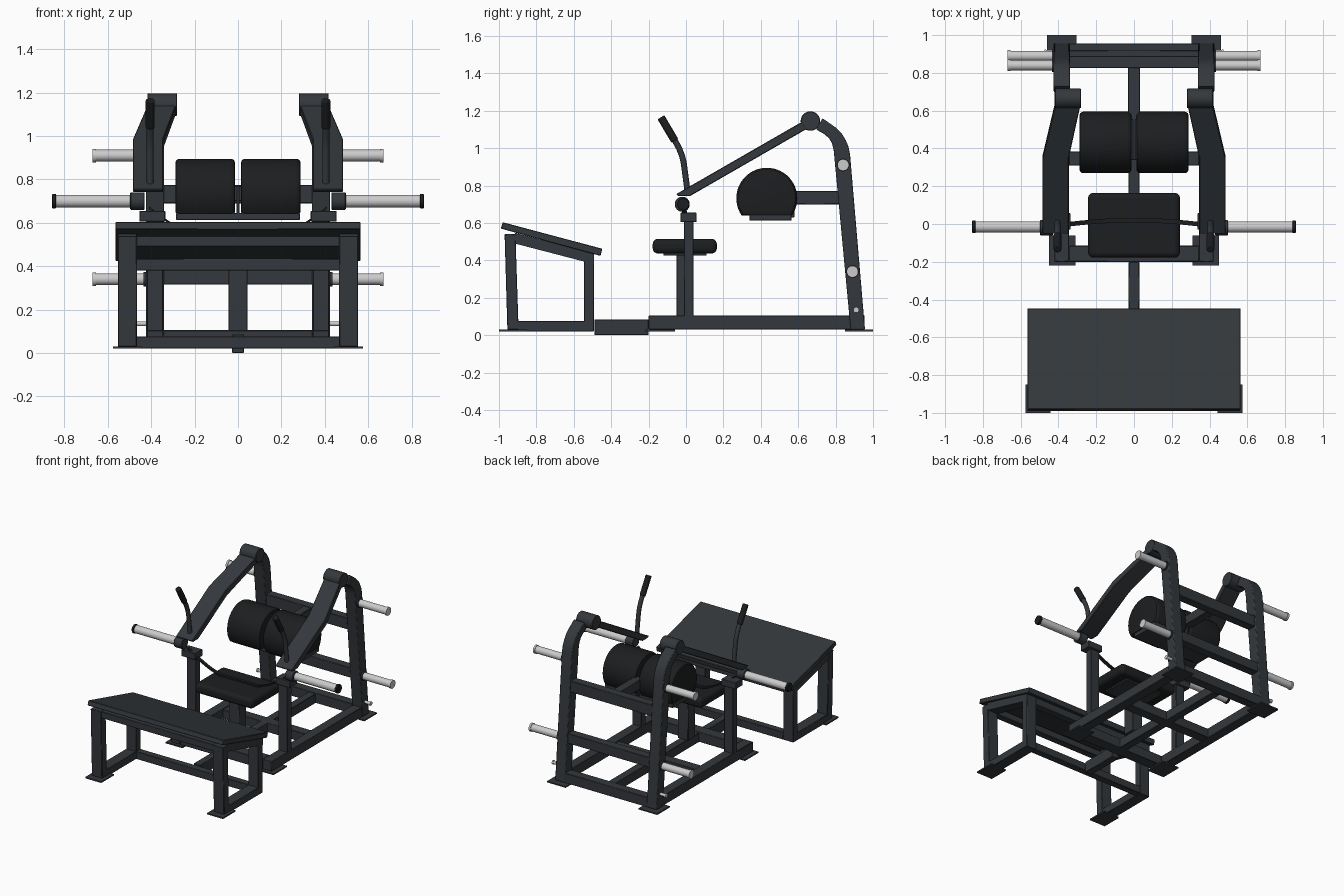
import bpy, bmesh, math
from mathutils import Vector, Matrix

if "Cube" in bpy.data.objects:
    bpy.data.objects.remove(bpy.data.objects["Cube"])


def material(name, c):
    m = bpy.data.materials.new(name)
    m.diffuse_color = (*c, 1)
    m.use_nodes = True
    m.node_tree.nodes["Principled BSDF"].inputs["Base Color"].default_value = m.diffuse_color
    return m


FRAME = material("frame_paint", (0.034, 0.039, 0.045))
PAD = material("pad_black", (0.012, 0.013, 0.014))
STEEL = material("peg_steel", (0.6, 0.6, 0.62))


def finish(name, bm, mat, mirror=False, bevel=0.0, segments=1):
    bmesh.ops.recalc_face_normals(bm, faces=bm.faces)
    me = bpy.data.meshes.new(name)
    bm.to_mesh(me)
    bm.free()
    me.materials.append(mat)
    me.shade_smooth()
    me.set_sharp_from_angle(angle=math.radians(32))
    ob = bpy.data.objects.new(name, me)
    bpy.context.collection.objects.link(ob)
    if bevel:
        b = ob.modifiers.new("edge", 'BEVEL')
        b.width, b.segments = bevel, segments
        b.limit_method, b.angle_limit = 'ANGLE', math.radians(35)
    if mirror:
        ob.modifiers.new("mirror", 'MIRROR')
    return ob


def loft(name, rings, mat=FRAME, **kw):
    """Skin equal-length rings of points and cap both ends."""
    bm = bmesh.new()
    vs = [[bm.verts.new(p) for p in r] for r in rings]
    n = len(vs[0])
    for a, b in zip(vs, vs[1:]):
        for i in range(n):
            bm.faces.new((a[i], a[(i + 1) % n], b[(i + 1) % n], b[i]))
    bm.faces.new(vs[0])
    bm.faces.new(vs[-1])
    return finish(name, bm, mat, **kw)


def prism(name, yz, x0, x1, mat=FRAME, **kw):
    return loft(name, [[(x, y, z) for y, z in yz] for x in (x0, x1)], mat, **kw)


def box(name, x0, x1, y0, y1, z0, z1, mat=FRAME, **kw):
    kw.setdefault("bevel", 0.003)
    return prism(name, [(y0, z0), (y1, z0), (y1, z1), (y0, z1)], x0, x1, mat, **kw)


def rod(name, pts, r, mat=FRAME, n=24, **kw):
    """Round bar through a path of points."""
    pts = [Vector(p) for p in pts]
    rings = []
    for i, p in enumerate(pts):
        d = (pts[min(i + 1, len(pts) - 1)] - pts[max(i - 1, 0)]).normalized()
        u = d.orthogonal() if abs(d.x) > 0.9 else d.cross(Vector((1, 0, 0)))
        u.normalize()
        w = d.cross(u)
        rings.append([p + r * (math.cos(t) * u + math.sin(t) * w)
                      for t in (2 * math.pi * k / n for k in range(n))])
    return loft(name, rings, mat, **kw)


def pin(name, y, z, x0, x1, r, mat=STEEL, **kw):
    return rod(name, [(x0, y, z), (x1, y, z)], r, mat, 32, mirror=True, **kw)


M = dict(mirror=True)

# Base frame on the floor
box("base_side_rail", .345, .42, -.2, .89, .03, .105, **M)
box("base_front_crossbar", -.345, .345, -.2, -.115, .03, .105)
box("base_middle_crossbar", -.345, .345, .31, .385, .03, .1)
box("base_rear_crossbar", -.345, .345, .885, .955, .03, .105)
box("base_spine", -.03, .03, -.2, .885, .03, .1)
box("bench_connector", -.028, .028, -.49, -.2, .0, .085)
box("front_foot_plate", .31, .45, -.22, -.06, .02, .03, bevel=0, **M)
box("rear_foot_plate", .305, .46, .85, 1.0, .02, .03, bevel=0, **M)

# Rear uprights with curved tops
prism("rear_upright", [(.88, .03), (.957, .03), (.877, .968), (.868, 1.01), (.853, 1.045),
                       (.833, 1.078), (.805, 1.107), (.73, 1.16), (.695, 1.10), (.74, 1.075),
                       (.765, 1.052), (.781, 1.025), (.79, .985)], .34, .425, bevel=.006, segments=2, **M)
pin("arm_pivot", .665, 1.145, .28, .418, .052, FRAME, bevel=.003)
box("upper_crossbar", -.345, .345, .825, .89, .69, .775)
box("lower_crossbar", -.345, .345, .855, .92, .315, .39)

# Storage pegs with end lips
for label, y, z in (("upper", .84, .91), ("lower", .89, .34)):
    pin(label + "_storage_peg", y, z, .42, .665, .027)
    pin(label + "_storage_peg_lip", y, z, .655, .67, .031)
    pin(label + "_storage_peg_collar", y, z, .42, .435, .034, FRAME)
pin("band_peg", .91, .135, .42, .47, .011)
pin("band_peg_lip", .91, .135, .465, .475, .015)

# Swinging arms, bent outward in plan
top = lambda y: .754 + .575 * (y + .053)
rings = []
for y, yb, x0, x1 in ((-.053, -.04, .345, .485), (.02, .02, .345, .485),
                      (.35, .36, .345, .485), (.62, .645, .285, .418)):
    zt, zb = top(y), max(.743, top(yb) - .053)
    rings.append([(x0, y, zt), (x1, y, zt), (x1, yb, zb), (x0, yb, zb)])
loft("press_arm", rings, bevel=.004, **M)

# Loading pegs on the arm ends
pin("load_peg_hub", -.02, .70, .43, .497, .04, FRAME, bevel=.003)
pin("load_peg", -.015, .70, .49, .845, .029)
pin("load_peg_cap", -.015, .70, .838, .857, .033, PAD, bevel=.003)

# Handles and grips
rod("handle", [(.405, .008, .77), (.405, -.012, .92), (.405, -.02, .955),
               (.405, -.037, 1.0), (.405, -.07, 1.06)], .016, **M)
rod("handle_grip", [(.405, -.06, 1.04), (.405, -.134, 1.165)], .021, PAD, bevel=.004, segments=2, **M)

# Arm rest posts beside the seat
box("rest_post", .345, .42, -.012, .04, .1, .61, **M)
box("rest_post_cap", .335, .455, -.03, .057, .605, .655, **M)

# Hip belt hanging between the posts
belt = []
for i in range(25):
    x = -.41 + .82 * i / 24
    t = abs(x) / .41
    z = .525 + .145 * max(0, (t - .35) / .65) ** 1.5
    y = .02 - .03 * t * t
    belt.append([(x, y - .012, z - .006), (x, y + .012, z - .006),
                 (x, y + .012, z + .006), (x, y - .012, z + .006)])
loft("hip_belt", belt, PAD)

# Seat
box("seat_post", -.044, .044, -.05, .038, .1, .43)
box("seat_plate", -.16, .16, -.12, .11, .425, .445)
seat = box("seat_pad", -.243, .243, -.178, .165, .437, .515, PAD, bevel=.028, segments=5)

# Twin rounded knee pads with a flat base
cy, cz, r = .432, .732, .163
arc = [(cy + r * math.cos(a), cz + r * math.sin(a))
       for a in (math.radians(-34 + 248 * k / 36) for k in range(37))]


def inset(s):
    return [(cy + (y - cy) * s, cz + (z - cz) * s) for y, z in arc]


loft("knee_pad", [[(x, y, z) for y, z in inset(s)] for x, s in
                  ((.013, .87), (.016, .94), (.024, .985), (.036, 1), (.266, 1),
                   (.278, .985), (.286, .94), (.289, .87))], PAD, **M)
box("knee_pad_plate", -.285, .285, .34, .565, .612, .645)
box("knee_pad_arm", -.032, .032, .55, .83, .70, .77)
box("knee_pad_spine", -.008, .008, .34, .58, .63, .77)

# Sloped foot bench
prism("bench_board", [(-.99, .57), (-.98, .604), (-.447, .462), (-.457, .424)], -.565, .565, bevel=.003)
prism("bench_slope_rail", [(-.915, .49), (-.915, .548), (-.492, .436), (-.492, .38)], .468, .552, **M)
prism("bench_front_leg", [(-.955, .03), (-.895, .03), (-.912, .54), (-.97, .54)], .466, .553, bevel=.003, **M)
box("bench_rear_leg", .468, .552, -.545, -.492, .02, .43, **M)
box("bench_floor_rail", .468, .552, -.9, -.492, .02, .077, **M)
box("bench_floor_crossbar", -.47, .47, -.545, -.492, .02, .077)
box("bench_rear_crossbar", -.47, .47, -.545, -.492, .38, .435)
box("bench_front_crossbar", -.47, .47, -.965, -.912, .49, .54)
box("bench_foot_plate", .442, .575, -1.0, -.85, .02, .03, bevel=0, **M)
